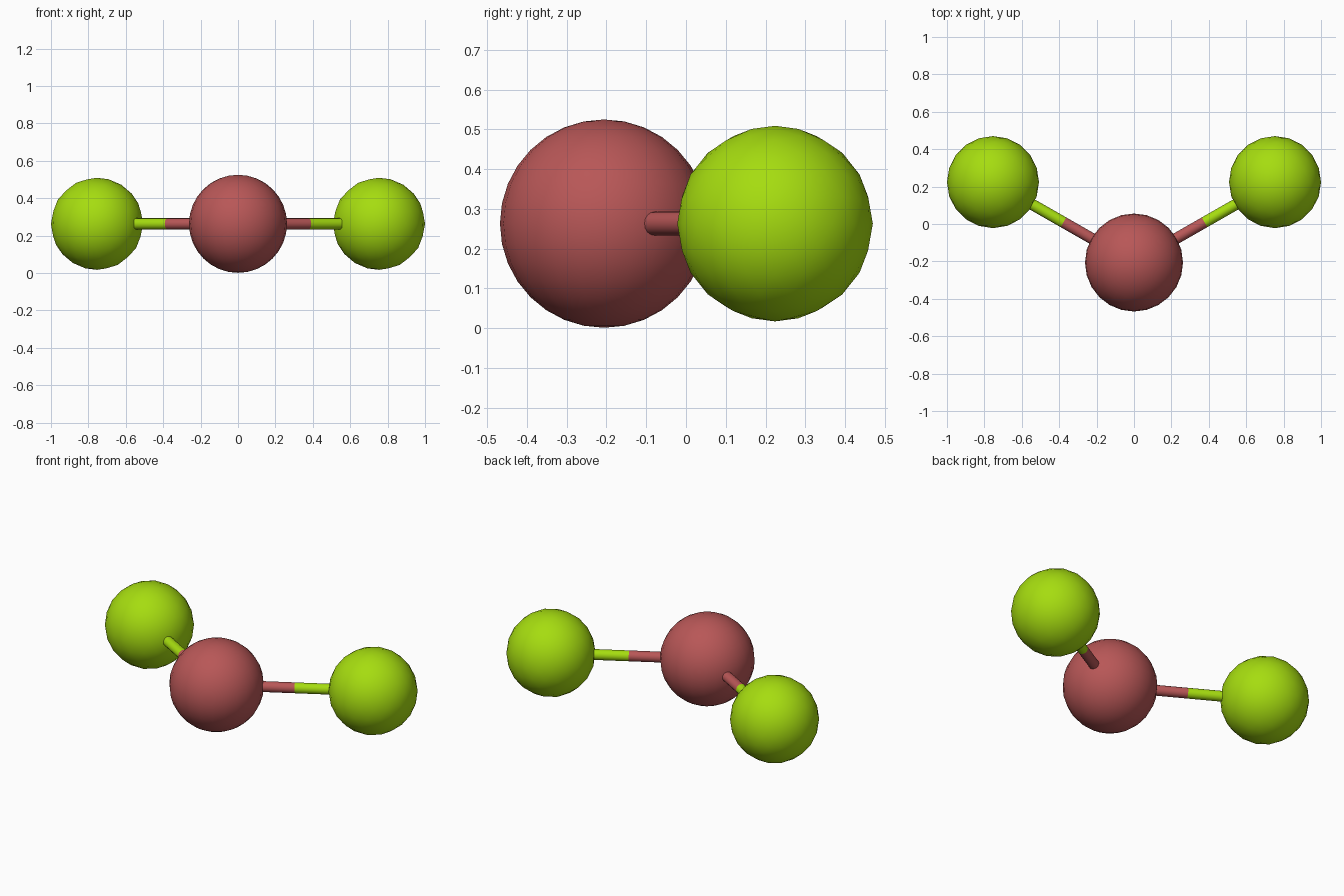
import bpy
from mathutils import Vector

if "Cube" in bpy.data.objects:
    bpy.data.objects.remove(bpy.data.objects["Cube"])


def material(name, color):
    m = bpy.data.materials.new(name)
    m.diffuse_color = color
    m.use_nodes = True
    m.node_tree.nodes["Principled BSDF"].inputs["Base Color"].default_value = m.diffuse_color
    return m


RED = material("dull_red", (0.48, 0.095, 0.095, 1))
GREEN = material("lime_green", (0.38, 0.72, 0.005, 1))

Z = 0.263
CENTRE = Vector((0, -0.206, Z))


def finish(name, mat):
    ob = bpy.context.object
    ob.name = name
    ob.data.materials.append(mat)
    bpy.ops.object.shade_smooth_by_angle(angle=0.7)
    return ob


def rod(name, a, b, mat):
    d = b - a
    bpy.ops.mesh.primitive_cylinder_add(
        vertices=16, radius=0.03, depth=d.length, location=(a + b) / 2,
        rotation=d.to_track_quat('Z', 'Y').to_euler())
    finish(name, mat)


# central ball
bpy.ops.mesh.primitive_uv_sphere_add(segments=24, ring_count=16, radius=0.262, location=CENTRE)
finish("central_ball", RED)

# outer balls, each joined by a two-coloured rod
for side, label in ((-1, "left"), (1, "right")):
    outer = Vector((side * 0.754, 0.224, Z))
    bpy.ops.mesh.primitive_ico_sphere_add(subdivisions=3, radius=0.246, location=outer)
    finish(label + "_ball", GREEN)
    middle = (CENTRE + outer) / 2
    rod(label + "_inner_rod", CENTRE, middle, RED)
    rod(label + "_outer_rod", middle, outer, GREEN)
